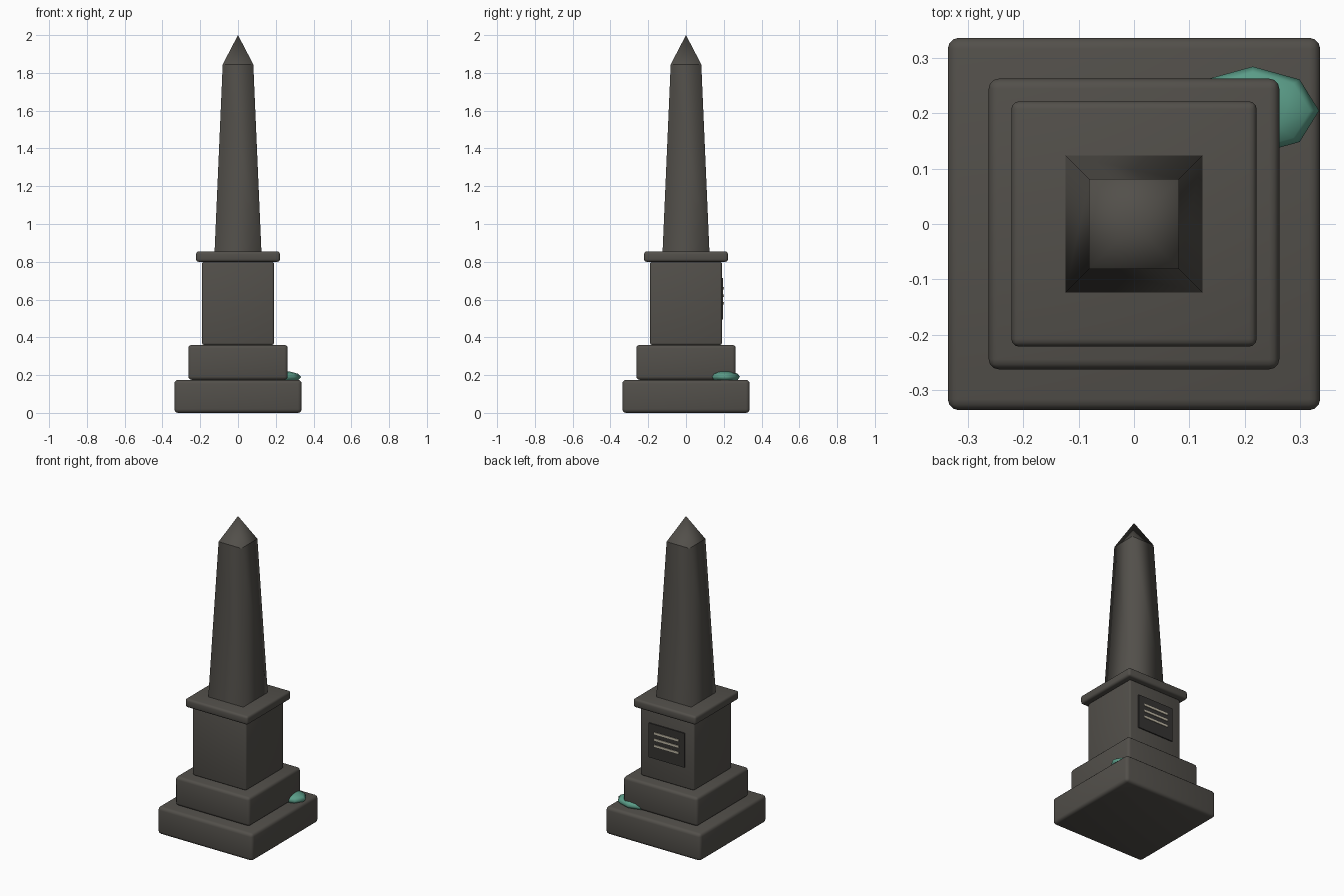
import bpy, math
from mathutils import Vector

cube = bpy.data.objects.get("Cube")
if cube:
    bpy.data.objects.remove(cube, do_unlink=True)


def material(name, rgb):
    m = bpy.data.materials.new(name)
    m.use_nodes = True
    m.diffuse_color = (*rgb, 1)
    m.node_tree.nodes["Principled BSDF"].inputs["Base Color"].default_value = (*rgb, 1)
    return m


STONE = material("dark stone", (0.085, 0.079, 0.069))
PLATE = material("plaque black", (0.035, 0.033, 0.031))
PALE = material("inscription cream", (0.50, 0.46, 0.36))
MOSS = material("moss teal", (0.105, 0.34, 0.25))


def finish(name, mat):
    ob = bpy.context.object
    ob.name = name
    ob.data.materials.append(mat)
    return ob


def block(name, size, centre, mat, bevel=0):
    """Box with softly rounded edges."""
    bpy.ops.mesh.primitive_cube_add(size=1, location=centre)
    ob = finish(name, mat)
    ob.scale = size
    bpy.ops.object.transform_apply(location=False, rotation=False, scale=True)
    if bevel:
        mod = ob.modifiers.new("rounded edges", "BEVEL")
        mod.width, mod.segments = bevel, 3
        bpy.ops.object.modifier_apply(modifier=mod.name)
        bpy.ops.object.shade_smooth_by_angle(angle=math.radians(40))
    return ob


def slab(name, half, bottom, top, bevel):
    return block(name, (2 * half, 2 * half, top - bottom),
                 (0, 0, (bottom + top) / 2), STONE, bevel)


def taper(name, low, high, bottom, top):
    """Open square frustum, aligned to the axes and smooth shaded."""
    r = math.sqrt(2)
    bpy.ops.mesh.primitive_cone_add(vertices=4, radius1=low * r, radius2=high * r,
                                    depth=top - bottom, end_fill_type="NOTHING",
                                    location=(0, 0, (bottom + top) / 2),
                                    rotation=(0, 0, math.pi / 4))
    finish(name, STONE)
    bpy.ops.object.transform_apply(location=False, rotation=True, scale=False)
    bpy.ops.object.shade_smooth()


# Stepped base, pedestal and cornice
slab("lower_step", 0.337, 0, 0.175, 0.02)
slab("upper_step", 0.263, 0.175, 0.36, 0.018)
slab("pedestal", 0.19, 0.36, 0.80, 0.01)
slab("cornice", 0.222, 0.80, 0.855, 0.014)

# Tapered shaft and pointed tip
taper("shaft", 0.124, 0.081, 0.855, 1.845)
taper("tip", 0.081, 0, 1.845, 2.0)

# Plaque on the back with three inscription bars
block("plaque", (0.255, 0.008, 0.22), (0, 0.193, 0.605), PLATE)
for i in range(3):
    block(f"inscription_bar_{i + 1}", (0.175, 0.005, 0.013),
          (0, 0.198, 0.66 - 0.04 * i), PALE)

# Moss clump on the back left corner
bpy.ops.mesh.primitive_uv_sphere_add(segments=8, ring_count=6, radius=1,
                                     location=(0.215, 0.205, 0.191))
moss = finish("moss_clump", MOSS)
moss.scale = Vector((0.12, 0.08, 0.032))
bpy.ops.object.transform_apply(location=False, rotation=False, scale=True)
bpy.ops.object.shade_smooth()
